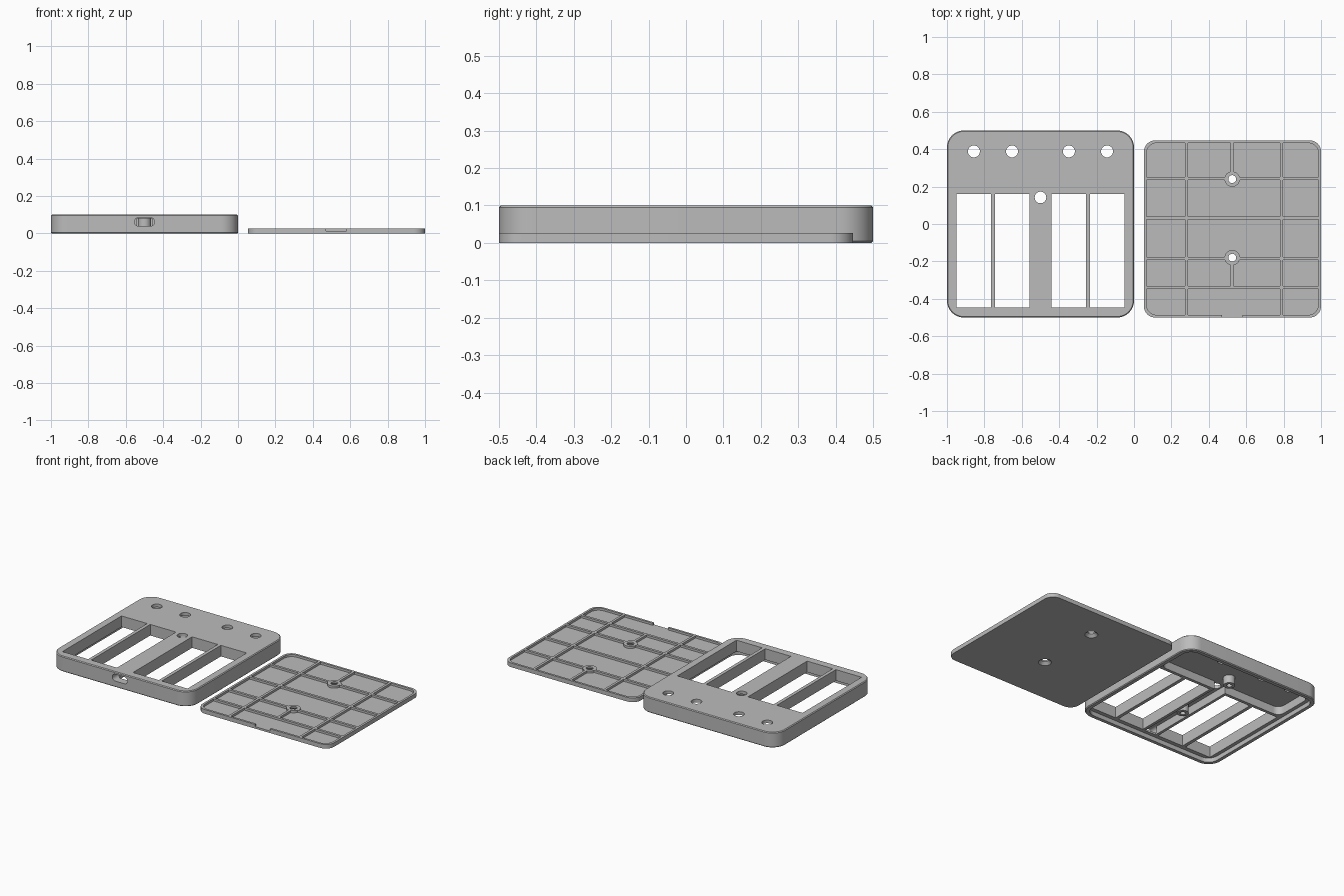
import bpy, bmesh, math

if "Cube" in bpy.data.objects:
    bpy.data.objects.remove(bpy.data.objects["Cube"])

grey = bpy.data.materials.new("matte grey")
grey.diffuse_color = (0.5, 0.5, 0.5, 1)
grey.use_nodes = True
grey.node_tree.nodes["Principled BSDF"].inputs["Base Color"].default_value = grey.diffuse_color


def outline(x0, x1, y0, y1, r, seg=10):
    """Rounded rectangle outline; r = 0 gives plain corners."""
    if r <= 0:
        return [(x0, y0), (x1, y0), (x1, y1), (x0, y1)]
    pts = []
    for cx, cy, a in ((x1 - r, y1 - r, 0), (x0 + r, y1 - r, 90),
                      (x0 + r, y0 + r, 180), (x1 - r, y0 + r, 270)):
        for i in range(seg + 1):
            t = math.radians(a + 90 * i / seg)
            pts.append((cx + r * math.cos(t), cy + r * math.sin(t)))
    return pts


def loft(name, layers):
    """Closed solid through a stack of equal-length 3D loops."""
    bm = bmesh.new()
    rings = [[bm.verts.new(p) for p in layer] for layer in layers]
    for a, b in zip(rings, rings[1:]):
        for i in range(len(a)):
            j = (i + 1) % len(a)
            bm.faces.new((a[i], a[j], b[j], b[i]))
    bm.faces.new(rings[0][::-1])
    bm.faces.new(rings[-1])
    bmesh.ops.recalc_face_normals(bm, faces=bm.faces)
    me = bpy.data.meshes.new(name)
    bm.to_mesh(me)
    bm.free()
    me.materials.append(grey)
    ob = bpy.data.objects.new(name, me)
    bpy.context.collection.objects.link(ob)
    return ob


def slab(name, x0, x1, y0, y1, z0, z1, r=0, ease=0):
    """Rounded plate, with small eased top and bottom edges if asked."""
    def ring(z, d):
        return [(x, y, z) for x, y in outline(x0 + d, x1 - d, y0 + d, y1 - d, r - d if r else 0)]
    if ease:
        return loft(name, [ring(z0, ease), ring(z0 + ease, 0), ring(z1 - ease, 0), ring(z1, ease)])
    return loft(name, [ring(z0, 0), ring(z1, 0)])


def rod(name, x, y, z0, z1, r0, r1=None, n=32):
    """Upright cylinder or cone."""
    return loft(name, [[(x + r * math.cos(2 * math.pi * i / n), y + r * math.sin(2 * math.pi * i / n), z)
                        for i in range(n)]
                       for z, r in ((z0, r0), (z1, r0 if r1 is None else r1))])


def combine(body, op, parts):
    """Apply a boolean with each part, then discard the part."""
    bpy.context.view_layer.objects.active = body
    for p in parts:
        m = body.modifiers.new("shape", 'BOOLEAN')
        m.operation, m.solver, m.object = op, 'EXACT', p
        bpy.ops.object.modifier_apply(modifier=m.name)
        bpy.data.objects.remove(p, do_unlink=True)


def finish(ob):
    bpy.ops.object.select_all(action='DESELECT')
    ob.select_set(True)
    bpy.context.view_layer.objects.active = ob
    bpy.ops.object.shade_smooth_by_angle(angle=math.radians(30))


# ---- Case: shell open underneath, with a recess that takes the lid ----
CX, CEIL, LIP = -0.5, 0.08, 0.028
case = slab("case", -1, 0, -0.5, 0.5, 0, 0.1, r=0.09, ease=0.005)
combine(case, 'DIFFERENCE', [
    slab("lid_recess", -0.973, -0.027, -0.473, 0.473, -0.05, LIP, r=0.064),
    slab("rear_cavity", -0.95, -0.05, 0.18, 0.45, -0.04, CEIL, r=0.045),
    slab("centre_channel", CX - 0.04, CX + 0.04, -0.45, 0.22, -0.03, CEIL),
])

# screw posts under the ceiling
combine(case, 'UNION', [rod("post", CX, y, LIP, 0.09, 0.035) for y in (0.265, -0.155)])
cuts = [rod("post_hole", CX, y, -0.02, 0.07, 0.016) for y in (0.265, -0.155)]

# four long windows, button holes and the indicator hole
for side in (-1, 1):
    for a, b in ((0.058, 0.243), (0.265, 0.45)):
        xs = sorted((CX + side * a, CX + side * b))
        cuts.append(slab("window", xs[0], xs[1], -0.447, 0.16, -0.1, 0.2))
    for dx in (0.152, 0.356):
        cuts.append(rod("button_hole", CX + side * dx, 0.388, -0.1, 0.2, 0.032))
cuts.append(rod("indicator_hole", CX, 0.142, -0.1, 0.2, 0.031))

# rounded cable port through the front wall
port = outline(CX - 0.054, CX + 0.054, 0.04, 0.084, 0.021, 6)
cuts.append(loft("port", [[(x, y, z) for x, z in port] for y in (-0.6, -0.44)]))
combine(case, 'DIFFERENCE', cuts)
finish(case)

# ---- Lid: thin plate with raised rim, ribs and screw bosses ----
LX, FLOOR, TOP = 0.525, 0.013, 0.027
X0, X1, Y0, Y1 = 0.053, 1.0, -0.5, 0.447
lid = slab("lid", X0, X1, Y0, Y1, 0, TOP, r=0.06)
combine(lid, 'DIFFERENCE',
        [slab("pocket", X0 + 0.014, X1 - 0.014, Y0 + 0.014, Y1 - 0.014, FLOOR, 0.1, r=0.055)])

# stiffening ribs
W = 0.008
ribs = [slab("rib", x - W, x + W, a, b, 0.005, TOP)
        for x, a, b in ((0.281, Y0 + 0.006, Y1 - 0.006), (0.789, Y0 + 0.006, Y1 - 0.006),
                        (LX, 0.24, Y1 - 0.006), (LX, -0.34, -0.18))]
ribs += [slab("rib", X0 + 0.006, X1 - 0.006, y - W, y + W, 0.005, TOP)
         for y in (0.243, 0.032, -0.184, -0.34)]
holes = (0.24, -0.18)
ribs += [rod("boss", LX, y, 0.005, TOP, 0.041) for y in holes]
combine(lid, 'UNION', ribs)

# countersunk screw holes and the notch below the cable port
cuts = [rod("screw_hole", LX, y, -0.1, 0.1, 0.021) for y in holes]
cuts += [rod("countersink", LX, y, -0.002, 0.018, 0.04, 0.02) for y in holes]
cuts.append(slab("notch", LX - 0.054, LX + 0.054, -0.6, Y0 + 0.0145, FLOOR, 0.1))
combine(lid, 'DIFFERENCE', cuts)
finish(lid)
